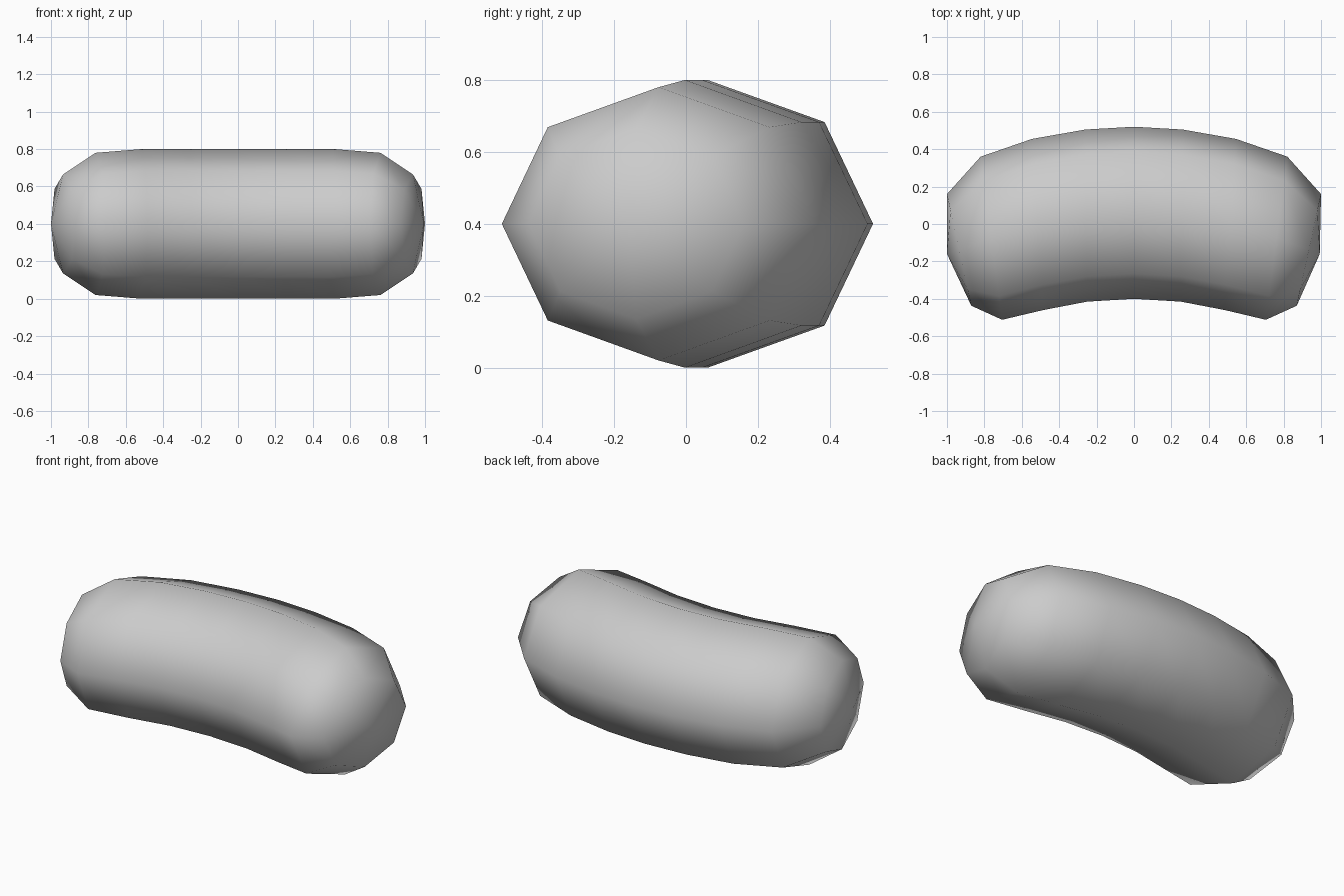
import bpy, bmesh, math
from mathutils import Vector

cube = bpy.data.objects.get("Cube")
if cube:
    bpy.data.objects.remove(cube, do_unlink=True)

SIDES = 8
MID_Z = 0.4

# Plain grey material
grey = bpy.data.materials.new("plain_grey")
grey.use_nodes = True
colour = (0.6, 0.6, 0.6, 1)
grey.diffuse_color = colour
grey.node_tree.nodes["Principled BSDF"].inputs["Base Color"].default_value = colour

# Half of the bend: outer edge, inner edge, half height of each ring
half = [
    ((0.26, 0.505), (0.25, -0.415), 0.4),
    ((0.545, 0.455), (0.485, -0.46), 0.4),
    ((0.82, 0.36), (0.705, -0.512), 0.38),
    ((1.0, 0.16), (0.87, -0.437), 0.265),
]


def flip(point):
    return (-point[0], point[1])


middle = [((0, 0.52), (0, -0.4), 0.4)]
rings = [(flip(o), flip(i), h) for o, i, h in reversed(half)] + middle + half

# Bent capsule: octagonal rings swept round the bend, closed by a point at each end
bm = bmesh.new()
loops = []
for outer, inner, height in rings:
    outer, inner = Vector((*outer, MID_Z)), Vector((*inner, MID_Z))
    centre, arm = (outer + inner) / 2, (outer - inner) / 2
    loop = []
    for k in range(SIDES):
        a = math.tau * k / SIDES
        loop.append(bm.verts.new(centre + arm * math.cos(a) + Vector((0, 0, height * math.sin(a)))))
    loops.append(loop)

for a, b in zip(loops, loops[1:]):
    for k in range(SIDES):
        n = (k + 1) % SIDES
        bm.faces.new((a[k], a[n], b[n], b[k]))

for loop, x in ((loops[0], -1), (loops[-1], 0.993)):
    tip = bm.verts.new((x, -0.16, MID_Z))
    for k in range(SIDES):
        bm.faces.new((loop[k], loop[(k + 1) % SIDES], tip))

bmesh.ops.recalc_face_normals(bm, faces=bm.faces)
for face in bm.faces:
    face.smooth = True
mesh = bpy.data.meshes.new("bent_capsule")
bm.to_mesh(mesh)
bm.free()
mesh.materials.append(grey)
body = bpy.data.objects.new("bent_capsule", mesh)
bpy.context.collection.objects.link(body)
